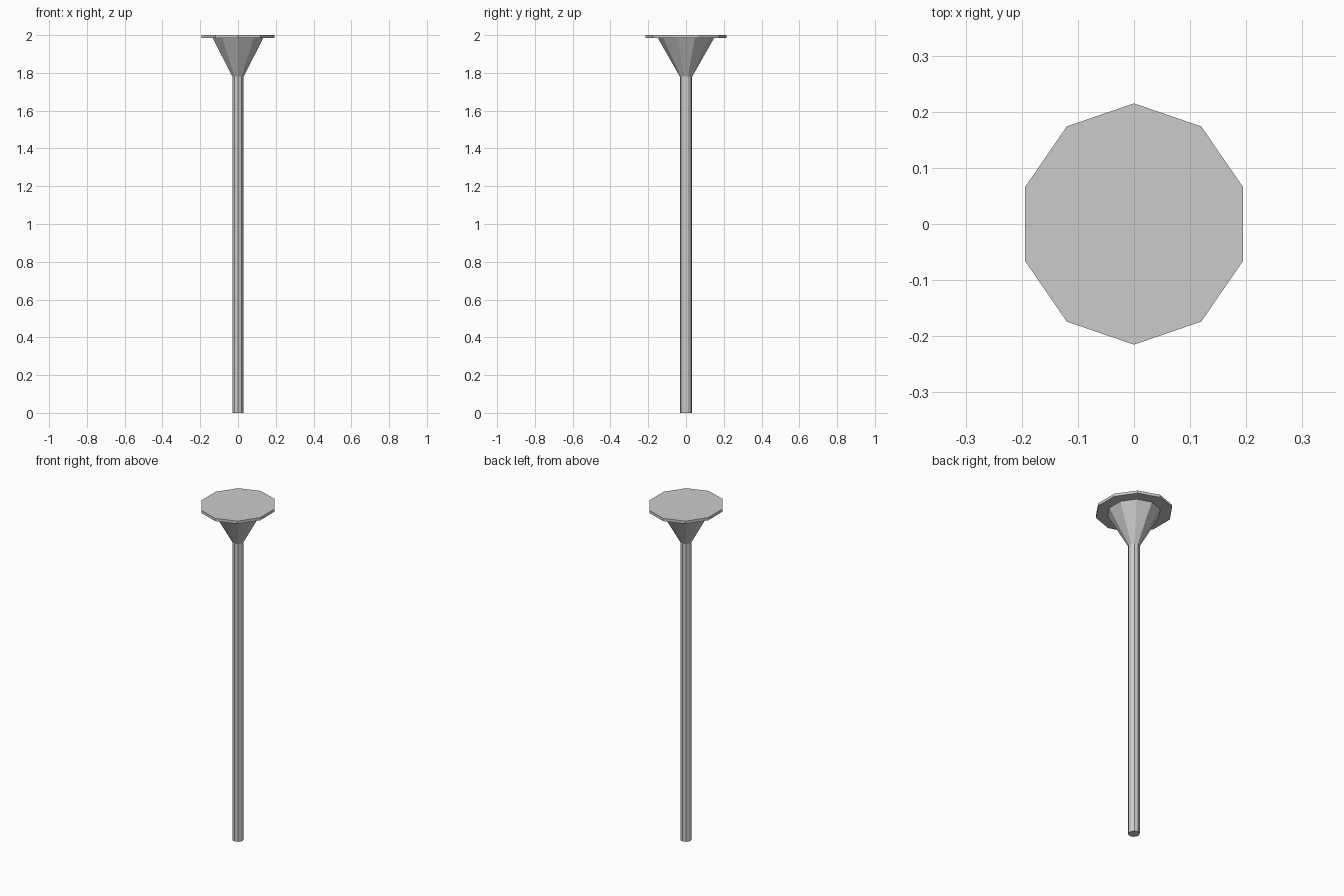
import bpy, bmesh
from math import sin, cos, pi

if "Cube" in bpy.data.objects:
    bpy.data.objects.remove(bpy.data.objects["Cube"])

SIDES = 10
SQUASH = 0.948  # the section is slightly narrower in x


def lathe(name, rings):
    """Closed ten-sided solid through (radius, height) rings, a corner facing -y."""
    bm = bmesh.new()
    loops = []
    for r, z in rings:
        loops.append([bm.verts.new((SQUASH * r * sin(2 * pi * i / SIDES),
                                    -r * cos(2 * pi * i / SIDES), z))
                      for i in range(SIDES)])
    for lo, hi in zip(loops, loops[1:]):
        for i in range(SIDES):
            j = (i + 1) % SIDES
            bm.faces.new((lo[i], lo[j], hi[j], hi[i]))
    bm.faces.new(loops[0][::-1])
    bm.faces.new(loops[-1])
    bmesh.ops.recalc_face_normals(bm, faces=bm.faces)
    mesh = bpy.data.meshes.new(name)
    bm.to_mesh(mesh)
    bm.free()
    obj = bpy.data.objects.new(name, mesh)
    bpy.context.collection.objects.link(obj)
    return obj


# Slim post flaring into the funnel under the top
lathe("post_and_flare", [(0.0325, 0), (0.0325, 1.78), (0.149, 1.985)])
# Thin flat top plate
lathe("top_plate", [(0.215, 1.984), (0.215, 2.0)])
